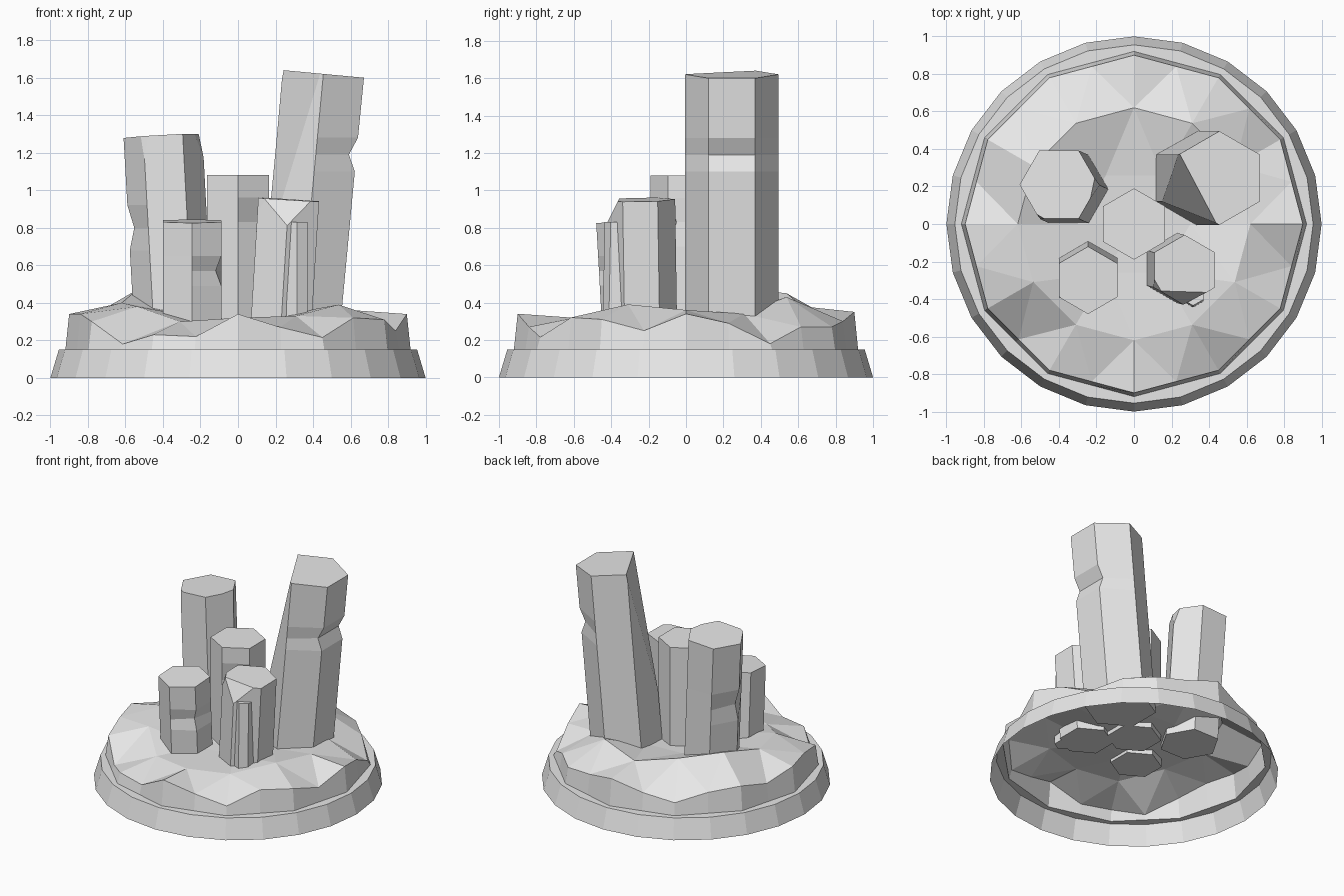
import bpy, bmesh
from math import cos, sin, radians
from mathutils import Vector

if "Cube" in bpy.data.objects:
    bpy.data.objects.remove(bpy.data.objects["Cube"])

stone = bpy.data.materials.new("light grey stone")
stone.use_nodes = True
GREY = (0.8, 0.8, 0.8, 1)
stone.diffuse_color = GREY
stone.node_tree.nodes["Principled BSDF"].inputs["Base Color"].default_value = GREY


def finish(name, bm):
    bmesh.ops.recalc_face_normals(bm, faces=bm.faces)
    mesh = bpy.data.meshes.new(name)
    bm.to_mesh(mesh)
    bm.free()
    mesh.materials.append(stone)
    bpy.context.collection.objects.link(bpy.data.objects.new(name, mesh))


def ring(bm, radii, heights, turn=0):
    """Closed loop of corners, one for each height."""
    n = len(heights)
    angles = [radians(turn + 360 * i / n) for i in range(n)]
    return [bm.verts.new((r * cos(a), r * sin(a), z))
            for r, a, z in zip(radii, angles, heights)]


def bridge(bm, lower, upper):
    n = len(lower)
    for i in range(n):
        j = (i + 1) % n
        bm.faces.new((lower[i], lower[j], upper[j], upper[i]))


def halve(bm, outer, inner):
    """Join a ring to one with half as many corners."""
    n = len(inner)
    for i in range(n):
        a, b, c = outer[2 * i], outer[2 * i + 1], outer[(2 * i + 2) % (2 * n)]
        p, q = inner[i], inner[(i + 1) % n]
        for face in ((a, b, p), (b, q, p), (b, c, q)):
            bm.faces.new(face)


# Round plinth with an open underside
N = 24
twelve_sided = [1, cos(radians(15))] * 12
bm = bmesh.new()
foot = ring(bm, [1.0] * N, [0] * N)
shoulder = ring(bm, [0.955] * N, [0.15] * N)
lip = ring(bm, [0.92 * k for k in twelve_sided], [0.15] * N)
bridge(bm, foot, shoulder)
bridge(bm, shoulder, lip)
finish("plinth_ring", bm)

# Rocky ground: uneven rim, then ridges stepping in to the centre
rim_z = [.34, .29, .18, .27, .27, .30, .35, .28, .24, .30, .33, .28,
         .34, .34, .30, .18, .23, .22, .34, .27, .215, .32, .31, .25]
ridge_z = [.36, .34, .43, .38, .45, .47, .40, .38, .30, .32, .33, .39]
bm = bmesh.new()
base = ring(bm, [0.92 * k for k in twelve_sided], [0.15] * N)
rim = ring(bm, [0.9 * k for k in twelve_sided], rim_z)
ridge = ring(bm, [0.62] * 12, ridge_z)
inner = ring(bm, [0.3] * 6, [.32, .33, .34, .34, .31, .32])
bridge(bm, base, rim)
halve(bm, rim, ridge)
halve(bm, ridge, inner)
centre = bm.verts.new((0, 0, 0.32))
for i in range(6):
    bm.faces.new((inner[i], inner[(i + 1) % 6], centre))
finish("rocky_ground", bm)


def column(name, base, top, height, radius, turn=30, nicks=(), cuts=()):
    """Leaning six-sided pillar; nicks push corners in, cuts slice corners off."""
    bm = bmesh.new()
    low = 0.29
    start, end = Vector(base), Vector(top)
    lean = (end - start) / (height - low)
    levels = {low, height}
    for z, spread, corners, shift in nicks:
        levels |= {z - spread, z, z + spread}
    loops = []
    for z in sorted(levels):
        loop = ring(bm, [radius] * 6, [z] * 6, turn)
        mid = start + lean * (z - low)
        for v in loop:
            if z == height:
                v.co.z -= lean.dot(v.co.xy)
            v.co.x += mid.x
            v.co.y += mid.y
        for nick_z, spread, corners, shift in nicks:
            if z == nick_z:
                for c in corners:
                    loop[c].co += Vector((*shift, 0))
        if loops:
            bridge(bm, loops[-1], loop)
        loops.append(loop)
    bm.faces.new(loops[0])
    bm.faces.new(loops[-1])
    for point, normal in cuts:
        geom = bm.verts[:] + bm.edges[:] + bm.faces[:]
        cut = bmesh.ops.bisect_plane(bm, geom=geom, plane_co=point,
                                     plane_no=normal, clear_outer=True)
        edges = [e for e in cut["geom_cut"] if isinstance(e, bmesh.types.BMEdge)]
        bmesh.ops.holes_fill(bm, edges=edges, sides=0)
    finish(name, bm)


# Pillars
column("tall_pillar", (.33, .245), (.455, .245), 1.62, .25,
       nicks=[(1.19, .09, (0, 5), (-.04, 0))],
       cuts=[((.24, .38, 1.64), (-.352, -.19, .084))])
column("back_pillar", (-.345, .185), (-.4, .21), 1.29, .21, turn=0,
       nicks=[(.8, .12, (3,), (.03, 0))],
       cuts=[((-.2, .29, 1.3), (.072, -.015, .0195)),
             ((-.5, .04, 1.28), (-.5, -.85, .1))])
column("centre_pillar", (0, 0), (0, 0), 1.08, .19,
       nicks=[(.83, .13, (5,), (-.015, .045))])
column("front_right_pillar", (-.245, -.27), (-.245, -.3), .835, .18,
       nicks=[(.57, .08, (5,), (-.03, .02))],
       cuts=[((-.36, -.42, .83), (-.6, -.7, .3))])
column("front_left_pillar", (.23, -.235), (.27, -.245), .95, .187,
       cuts=[((.27, -.36, .95), (0, -.89, .45)),
             ((.12, -.32, .95), (-.8, -.5, .3))])
column("small_pillar", (.315, -.38), (.315, -.37), .83, .065)
